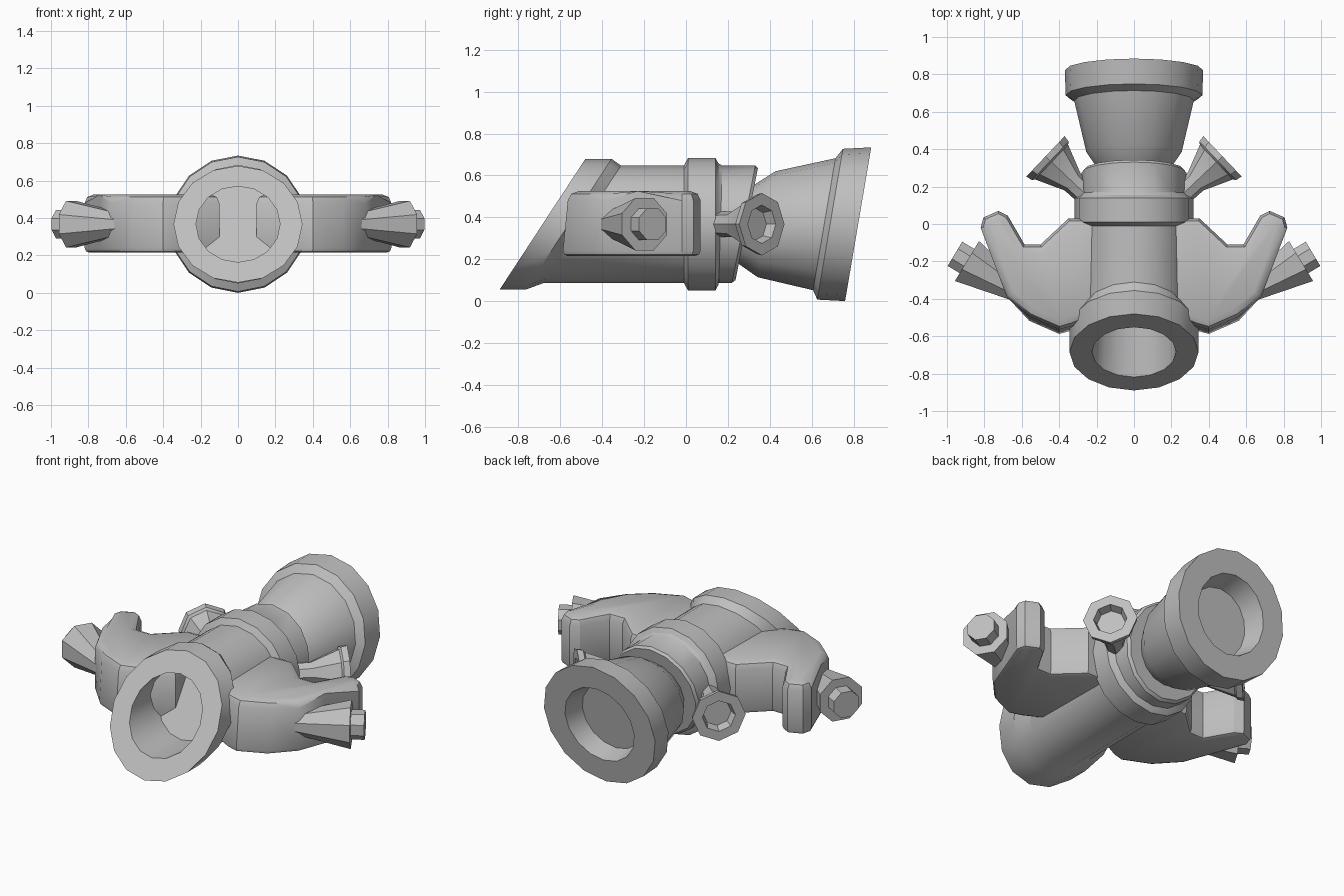
import bpy, bmesh
from math import sin, cos, pi, radians
from mathutils import Vector

cube = bpy.data.objects.get("Cube")
if cube:
    bpy.data.objects.remove(cube, do_unlink=True)

MID_Z = 0.367

grey = bpy.data.materials.new("plain_grey")
grey.use_nodes = True
grey.diffuse_color = (0.52, 0.52, 0.52, 1)
grey.node_tree.nodes["Principled BSDF"].inputs["Base Color"].default_value = grey.diffuse_color


def finish(name, bm, mirrored=False):
    bmesh.ops.recalc_face_normals(bm, faces=bm.faces)
    mesh = bpy.data.meshes.new(name)
    bm.to_mesh(mesh)
    bm.free()
    mesh.materials.append(grey)
    obj = bpy.data.objects.new(name, mesh)
    bpy.context.collection.objects.link(obj)
    bpy.ops.object.select_all(action='DESELECT')
    obj.select_set(True)
    bpy.context.view_layer.objects.active = obj
    bpy.ops.object.shade_smooth_by_angle(angle=radians(30))
    if mirrored:
        obj.modifiers.new("Mirror", 'MIRROR').use_mirror_merge = False


def lathe(name, rings, sides, origin=(0, 0), heading=90, phase=0.0, mirrored=False):
    """Rings are (distance, side radius, up radius, slant) along a level axis."""
    t = radians(heading)
    along, across, up = Vector((cos(t), sin(t), 0)), Vector((sin(t), -cos(t), 0)), Vector((0, 0, 1))
    start = Vector((*origin, MID_Z))
    bm = bmesh.new()
    loops = []
    for dist, rx, rz, slant in rings:
        loop = []
        for i in range(sides):
            a = 2 * pi * (i + phase) / sides
            h = rz * sin(a)
            loop.append(bm.verts.new(start + along * (dist + slant * h) + across * rx * cos(a) + up * h))
        loops.append(loop)
    for a, b in zip(loops, loops[1:]):
        for i in range(sides):
            j = (i + 1) % sides
            bm.faces.new((a[i], a[j], b[j], b[i]))
    bm.faces.new(loops[0])
    bm.faces.new(loops[-1])
    finish(name, bm, mirrored)


def round_rings(pairs):
    return [(d, r, r, 0) for d, r in pairs]


# Main tube: slanted front mouth, collar, barrel, mid band, flared rear cup
FRONT, REAR = 0.656, 0.17
lathe("main_tube", [
    (-0.405, 0.225, 0.203, FRONT), (-0.685, 0.225, 0.203, FRONT),
    (-0.685, 0.345, 0.312, FRONT), (-0.56, 0.345, 0.312, FRONT),
    (-0.494, 0.29, 0.28, FRONT),
    (-0.01, 0.28, 0.28, 0), (0.01, 0.317, 0.317, 0),
    (0.14, 0.317, 0.317, 0), (0.155, 0.29, 0.29, 0), (0.165, 0.28, 0.28, 0.03),
    (0.275, 0.28, 0.28, 0.2), (0.29, 0.267, 0.267, 0.2),
    (0.29, 0.19, 0.19, 0.2), (0.385, 0.255, 0.253, REAR),
    (0.66, 0.32, 0.315, REAR), (0.688, 0.365, 0.36, REAR),
    (0.822, 0.37, 0.367, REAR), (0.822, 0.23, 0.23, REAR),
    (0.70, 0.2, 0.2, REAR),
], 16)

# Side arms: flat bent slabs with a rounded rear finger
outline = [(0.1, 0.03), (0.35, 0.03), (0.5, -0.11), (0.585, -0.11), (0.675, 0.045),
           (0.725, 0.07), (0.805, 0.035), (0.82, -0.02), (0.74, -0.23), (0.68, -0.39),
           (0.56, -0.52), (0.4, -0.59), (0.33, -0.57), (0.1, -0.45)]
bm = bmesh.new()
base = bm.faces.new([bm.verts.new((x, y, 0.215)) for x, y in outline])
grown = bmesh.ops.extrude_face_region(bm, geom=[base], use_keep_orig=True)["geom"]
top = [v for v in grown if isinstance(v, bmesh.types.BMVert)]
for v in top:
    v.co.z = 0.525
    if v.co.y < -0.5:
        v.co.y += 0.03
for level, width in ((0.525, 0.045), (0.215, 0.025)):
    rim = [e for e in bm.edges if all(abs(v.co.z - level) < 1e-4 for v in e.verts)]
    bmesh.ops.bevel(bm, geom=rim, offset=width, segments=2, profile=0.5,
                    affect='EDGES', clamp_overlap=False)
finish("side_arms", bm, mirrored=True)

# Octagonal nozzles with a short peg at the outer end
lathe("arm_nozzles", round_rings([(-0.32, 0.06), (0, 0.135), (0, 0.082), (0.075, 0.082)]),
      8, origin=(0.893, -0.198), heading=31, phase=0.5, mirrored=True)

# Small hollow cups on stems behind the mid band
lathe("small_cups", round_rings([(-0.36, 0.058), (-0.2, 0.062), (-0.045, 0.128), (-0.035, 0.142),
                                 (0, 0.149), (0, 0.092), (-0.05, 0.078)]),
      8, origin=(0.473, 0.362), heading=43.5, mirrored=True)
